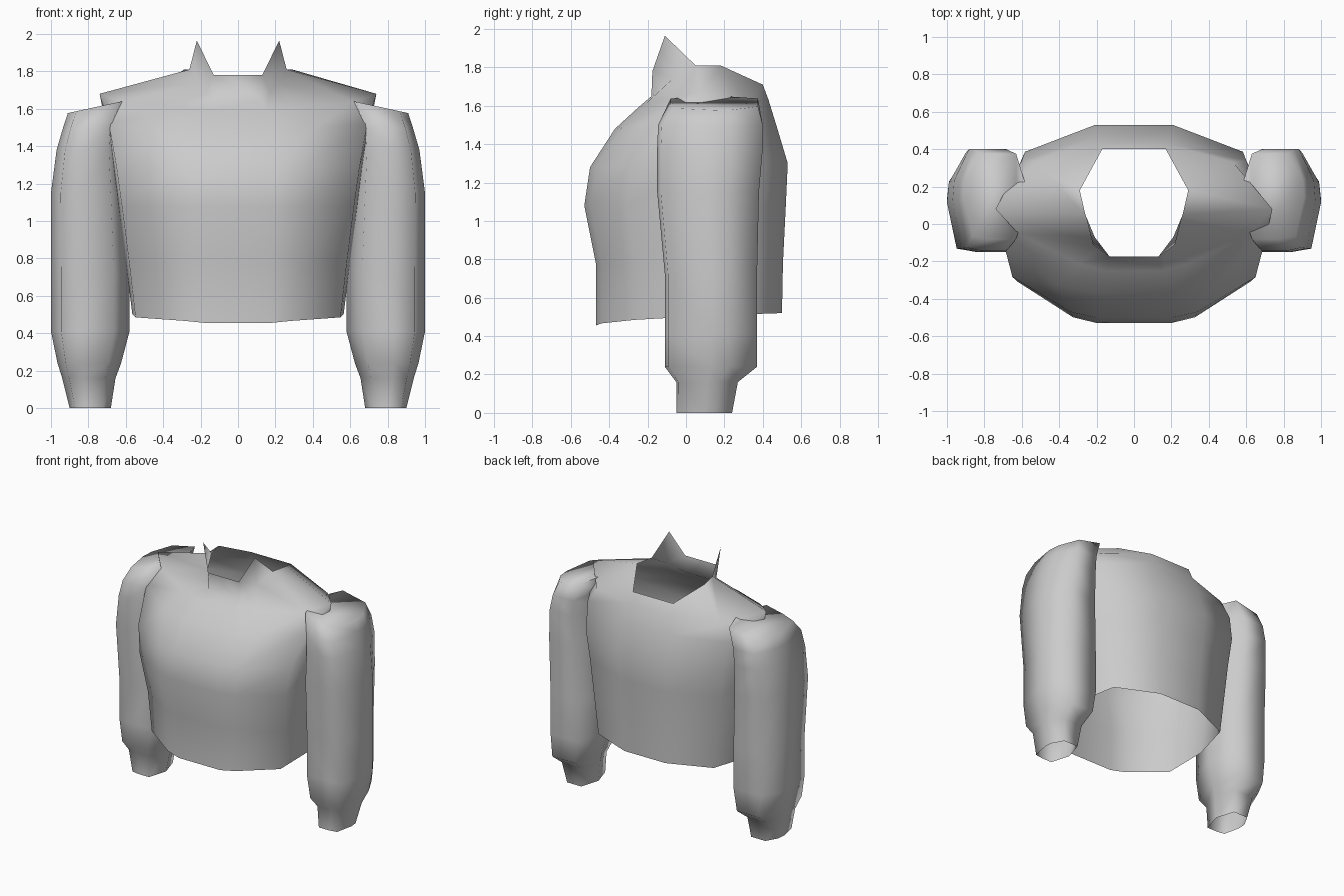
import bpy
import bmesh
import math

default_cube = bpy.data.objects.get("Cube")
if default_cube:
    bpy.data.objects.remove(default_cube, do_unlink=True)

# One plain cloth colour
cloth = bpy.data.materials.new("grey_cloth")
cloth.use_nodes = True
cloth.diffuse_color = (0.6, 0.6, 0.6, 1)
cloth.node_tree.nodes["Principled BSDF"].inputs["Base Color"].default_value = cloth.diffuse_color


def finish(name, bm):
    """Turn a bmesh into a smoothly shaded object."""
    bmesh.ops.recalc_face_normals(bm, faces=bm.faces)
    mesh = bpy.data.meshes.new(name)
    bm.to_mesh(mesh)
    bm.free()
    mesh.materials.append(cloth)
    obj = bpy.data.objects.new(name, mesh)
    bpy.context.collection.objects.link(obj)
    bpy.ops.object.select_all(action="DESELECT")
    obj.select_set(True)
    bpy.context.view_layer.objects.active = obj
    bpy.ops.object.shade_smooth_by_angle(angle=math.radians(100))


def loft(rings):
    """Skin closed rings of equal length; return the mesh and its top loop."""
    bm = bmesh.new()
    loops = [[bm.verts.new(point) for point in ring] for ring in rings]
    count = len(loops[0])
    for lower, upper in zip(loops, loops[1:]):
        for i in range(count):
            j = (i + 1) % count
            bm.faces.new((lower[i], lower[j], upper[j], upper[i]))
    return bm, loops[-1]


def mirrored(half):
    """Complete a half ring that runs from front to back."""
    return half + [(-x, y, z) for x, y, z in reversed(half)]


def body_ring(width, front, back, z_front, z_back):
    """Half a chest ring, scaled from the shared outline."""
    middle, depth = (front + back) / 2, (back - front) / 2
    points = []
    for across, along in body_outline:
        rise = math.sqrt((along + 1) / 2)
        height = z_front + (z_back - z_front) * rise
        points.append((width * across, middle + depth * along, height))
    return points


# Torso: open at the hem and the neck
body_outline = [(0.31, -1), (0.51, -0.94), (0.97, -0.58), (1, 0.1), (0.87, 0.72), (0.31, 1)]
body_sizes = [
    (0.565, -0.47, 0.5, 0.455, 0.52),
    (0.6, -0.47, 0.505, 0.78, 0.78),
    (0.64, -0.53, 0.52, 1.08, 1.08),
    (0.67, -0.5, 0.53, 1.28, 1.3),
]
upper_chest = [(0.2, -0.37, 1.48), (0.4, -0.33, 1.49), (0.69, -0.13, 1.52),
               (0.72, 0.08, 1.58), (0.6, 0.34, 1.5), (0.2, 0.47, 1.5)]
shoulder = [(0.15, -0.25, 1.59), (0.3, -0.21, 1.61), (0.62, -0.05, 1.635),
            (0.74, 0.08, 1.68), (0.53, 0.33, 1.61), (0.18, 0.43, 1.63)]
neckline = [(0.13, -0.18, 1.65), (0.17, -0.13, 1.69), (0.21, -0.07, 1.74),
            (0.26, 0.05, 1.81), (0.29, 0.18, 1.81), (0.17, 0.4, 1.71)]
halves = [body_ring(*size) for size in body_sizes] + [upper_chest, shoulder, neckline]
bm, neck = loft([mirrored(half) for half in halves])

# Collar on the neckline: a low front stand with a pointed wing on each side
corners = []
for side, edge in ((1, neck), (-1, neck[::-1])):
    corner = bm.verts.new((side * 0.13, -0.175, 1.78))
    tip = bm.verts.new((side * 0.22, -0.11, 1.965))
    for wing in ((edge[0], edge[1], corner), (edge[1], edge[2], corner),
                 (edge[2], tip, corner), (edge[2], edge[3], tip)):
        bm.faces.new(wing)
    corners.append(corner)
bm.faces.new((neck[0], corners[0], corners[1], neck[-1]))
finish("torso_with_collar", bm)

# Sleeves: rings from the open cuff up to the closed shoulder cap
sleeve_outline = [(0.5, 1), (0.95, 0.4), (1, 0), (0.74, -0.93),
                  (0.2, -1), (-0.6, -1), (-1, 0), (-0.6, 1)]
sleeve_sizes = [
    (0, 0.68, 0.9, -0.05, 0.24),
    (0.16, 0.655, 0.94, -0.05, 0.27),
    (0.24, 0.625, 0.965, -0.11, 0.37),
    (0.41, 0.58, 1, -0.11, 0.37),
    (0.72, 0.58, 1, -0.11, 0.37),
    (1.15, 0.6, 1, -0.15, 0.38),
    (1.38, 0.62, 0.97, -0.15, 0.4),
    (1.5, 0.62, 0.935, -0.145, 0.4),
    (1.615, 0.56, 0.91, -0.08, 0.375),
]
for name, side in (("left_sleeve", 1), ("right_sleeve", -1)):
    rings = []
    for size in sleeve_sizes:
        z, inner, outer, front, back = size
        tilt = 0.038 if size == sleeve_sizes[-1] else 0
        rings.append([
            (side * ((inner + outer) / 2 + across * (outer - inner) / 2),
             (front + back) / 2 + along * (back - front) / 2,
             z - tilt * across)
            for across, along in sleeve_outline])
    bm, cap = loft(rings)
    bm.faces.new(cap)
    finish(name, bm)
